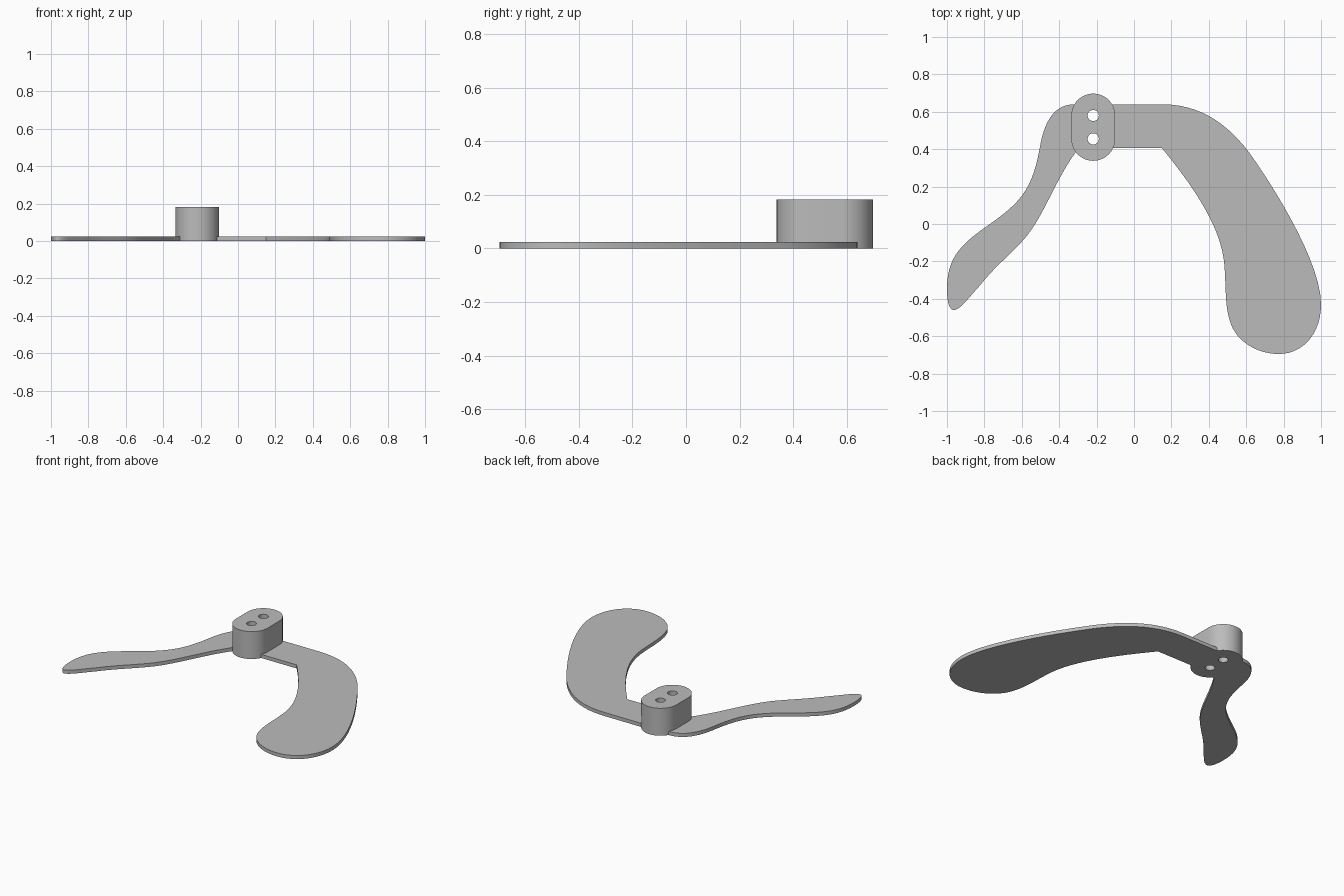
import bpy
import bmesh
from math import cos, sin, pi, radians
from mathutils import Vector
from mathutils.geometry import interpolate_bezier

cube = bpy.data.objects.get("Cube")
if cube:
    bpy.data.objects.remove(cube, do_unlink=True)

# Single plain grey finish
GREY = (0.5, 0.5, 0.5, 1.0)
grey = bpy.data.materials.new("plain_grey")
grey.use_nodes = True
grey.diffuse_color = GREY
grey.node_tree.nodes["Principled BSDF"].inputs["Base Color"].default_value = GREY


def bezier_chain(points, steps=14):
    """Sample a chain of anchor, handle, handle, anchor... into an outline."""
    pts = [Vector(p) for p in points]
    outline = [pts[0]]
    for i in range(0, len(pts) - 1, 3):
        a, h1, h2, b = pts[i:i + 4]
        outline += interpolate_bezier(a, h1, h2, b, steps)[1:]
    return outline


def arc(cx, cy, radius, start, end, steps):
    angles = [start + (end - start) * i / steps for i in range(steps + 1)]
    return [Vector((cx + radius * cos(t), cy + radius * sin(t))) for t in angles]


def extruded_part(name, outlines, height):
    """Fill flat outlines (inner ones become holes) and extrude from the floor."""
    curve = bpy.data.curves.new(name, 'CURVE')
    curve.dimensions = '2D'
    curve.fill_mode = 'BOTH'
    curve.extrude = height / 2
    for outline in outlines:
        spline = curve.splines.new('POLY')
        spline.points.add(len(outline) - 1)
        for point, co in zip(spline.points, outline):
            point.co = (co.x, co.y, 0, 1)
        spline.use_cyclic_u = True
    obj = bpy.data.objects.new(name, curve)
    bpy.context.collection.objects.link(obj)
    bpy.ops.object.select_all(action='DESELECT')
    obj.select_set(True)
    bpy.context.view_layer.objects.active = obj
    bpy.ops.object.convert(target='MESH')
    obj = bpy.context.object

    # Weld the caps to the walls and rest the part on the floor
    bm = bmesh.new()
    bm.from_mesh(obj.data)
    bmesh.ops.remove_doubles(bm, verts=bm.verts, dist=0.0005)
    bmesh.ops.translate(bm, verts=bm.verts, vec=(0, 0, height / 2))
    bmesh.ops.recalc_face_normals(bm, faces=bm.faces)
    bm.to_mesh(obj.data)
    bm.free()
    obj.data.materials.clear()
    obj.data.materials.append(grey)
    bpy.ops.object.shade_smooth_by_angle(angle=radians(30))
    return obj


# Hub: tall rounded block with two through holes
HUB_X, HUB_BACK, HUB_FRONT, HUB_R = -0.218, 0.58, 0.455, 0.117
hub_outline = (arc(HUB_X, HUB_BACK, HUB_R, 0, pi, 32)
               + arc(HUB_X, HUB_FRONT, HUB_R, pi, 2 * pi, 32))
holes = [arc(HUB_X, y, 0.03, 0, 2 * pi, 24)[:-1] for y in (HUB_BACK, HUB_FRONT)]
extruded_part("hub", [hub_outline] + holes, 0.183)

PLATE = 0.024

# Wide blade on the model's left, butted against the hub side
wide = bezier_chain([
    (0.15, 0.64), (0.36, 0.64), (0.5, 0.53),
    (0.61, 0.39), (0.74, 0.21), (1, -0.2),
    (1, -0.43), (1, -0.59), (0.9, -0.695),
    (0.775, -0.695), (0.66, -0.695), (0.555, -0.63),
    (0.52, -0.54), (0.48, -0.44), (0.495, -0.31),
    (0.48, -0.19), (0.455, 0), (0.31, 0.21), (0.15, 0.405)])
hub_side = HUB_X + HUB_R
wide += [Vector(p) for p in ((-0.113, 0.405), (hub_side, HUB_FRONT),
                             (hub_side, HUB_BACK), (-0.118, 0.64))]
extruded_part("wide_blade", [wide], PLATE)

# Narrow curved blade on the model's right
narrow = bezier_chain([
    (-0.318, 0.64), (-0.42, 0.64), (-0.48, 0.56),
    (-0.505, 0.4), (-0.545, 0.19), (-0.6, 0.12),
    (-0.77, 0), (-0.93, -0.11), (-1, -0.18),
    (-1, -0.35), (-1, -0.42), (-0.985, -0.46),
    (-0.965, -0.46), (-0.93, -0.46), (-0.89, -0.4),
    (-0.825, -0.33), (-0.74, -0.225), (-0.7, -0.2),
    (-0.6, -0.095), (-0.49, 0.02), (-0.43, 0.22), (-0.311, 0.385)])
hub_side = HUB_X - HUB_R
narrow += [Vector(p) for p in ((hub_side, HUB_FRONT), (hub_side, HUB_BACK))]
extruded_part("narrow_blade", [narrow], PLATE)
